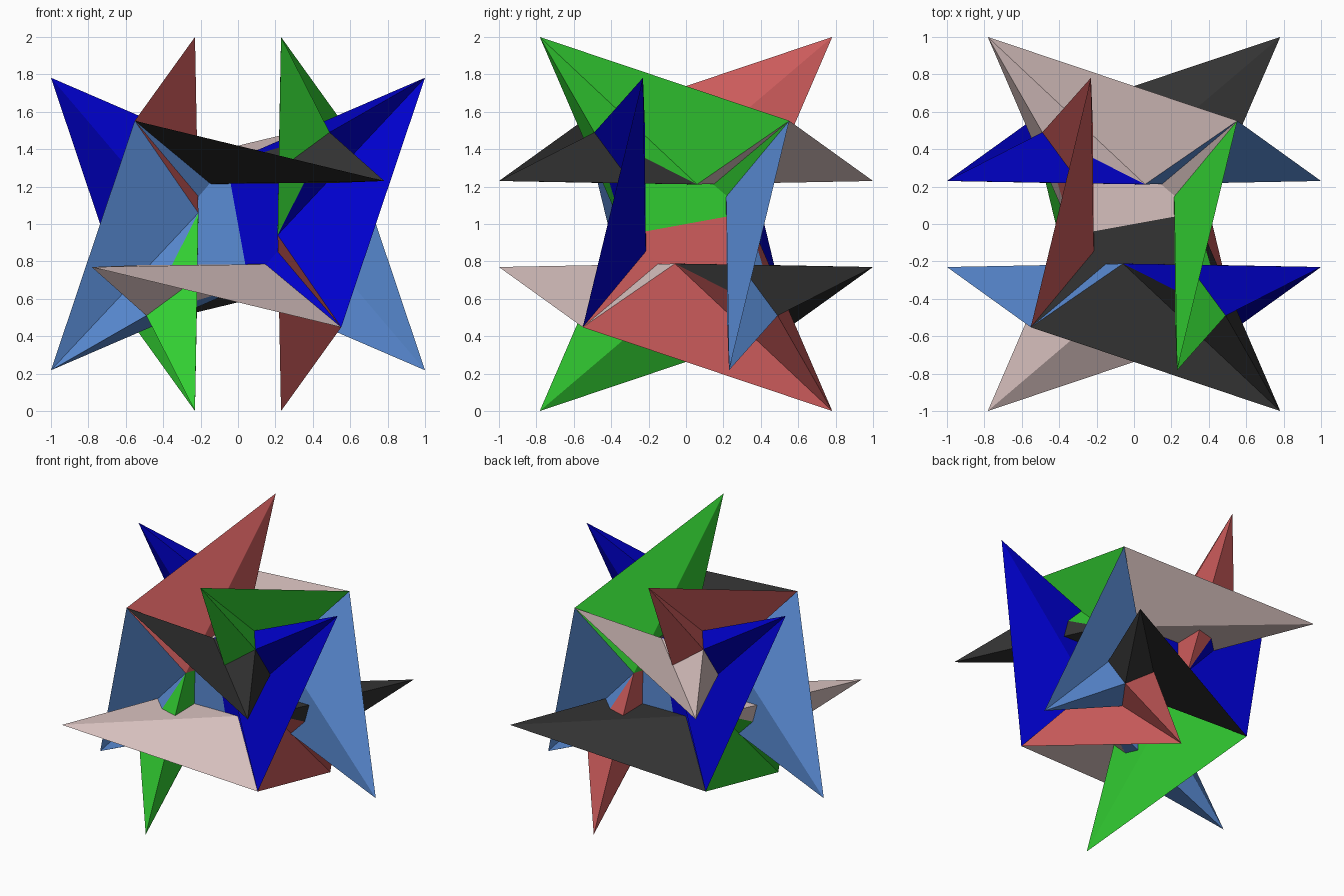
import bpy
from mathutils import Vector

cube = bpy.data.objects.get("Cube")
if cube:
    bpy.data.objects.remove(cube, do_unlink=True)


def make_material(name, rgb):
    lin = [((c / 255 + 0.055) / 1.055) ** 2.4 if c > 10 else c / 255 / 12.92 for c in rgb]
    mat = bpy.data.materials.new(name)
    mat.use_nodes = True
    mat.diffuse_color = (*lin, 1)
    mat.node_tree.nodes["Principled BSDF"].inputs["Base Color"].default_value = (*lin, 1)
    return mat


# One leaning spike: a pentagonal pyramid over a skewed five-sided base
TIP = Vector((0.23, -0.782, 1.0))
BASE = [Vector(p) for p in (
    (0.212, -0.325, -0.059),   # seam start
    (0.212, 0.325, 0.059),     # seam end
    (0.552, 0.552, 0.552),     # outer corner
    (0.325, 0.059, 0.212),     # end of the neighbouring seam
    (0.49, -0.49, 0.49),       # inner corner
)]

# Half turns about the axes, as sign changes
KEEP, TURN_X, TURN_Y, TURN_Z = (1, 1, 1), (1, -1, -1), (-1, 1, -1), (-1, -1, 1)


def place(point, signs, cycles):
    """Half turn, then third turns about the long diagonal, then lift to the ground."""
    p = Vector([c * s for c, s in zip(point, signs)])
    for _ in range(cycles):
        p = p.zxy
    return p + Vector((0, 0, 1))


def make_spike(name, signs, cycles, mat):
    verts = [place(p, signs, cycles) for p in BASE + [TIP]]
    faces = [(i, (i + 1) % 5, 5) for i in range(5)]
    mesh = bpy.data.meshes.new(name)
    mesh.from_pydata(verts, [], faces)
    mesh.materials.append(mat)
    obj = bpy.data.objects.new(name, mesh)
    bpy.context.collection.objects.link(obj)


# Each axis carries two colours, each colour has two spikes
COLOURS = [
    (("green", (50, 205, 50)), ("red", (205, 92, 92))),
    (("light_blue", (90, 140, 213)), ("blue", (0, 0, 205))),
    (("pale_pink", (216, 193, 191)), ("charcoal", (51, 51, 51))),
]
for cycles, pair in enumerate(COLOURS):
    for (name, rgb), turns in zip(pair, ((KEEP, TURN_Y), (TURN_Z, TURN_X))):
        mat = make_material(name, rgb)
        for n, signs in enumerate(turns, 1):
            make_spike(f"{name}_spike_{n}", signs, cycles, mat)
